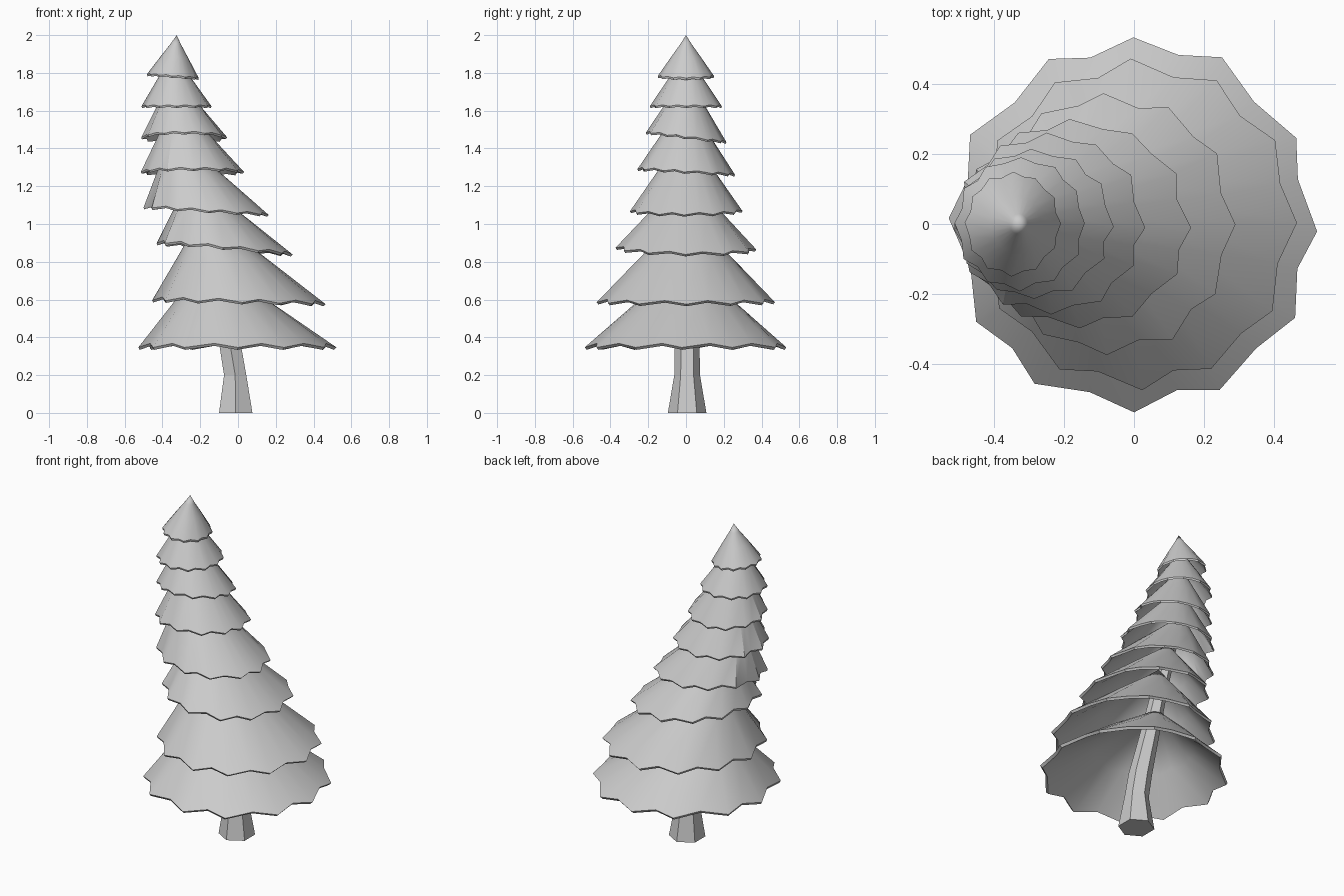
import bpy, bmesh, math, random
from mathutils import Vector

if "Cube" in bpy.data.objects:
    bpy.data.objects.remove(bpy.data.objects["Cube"])

random.seed(4)
POINTS = 12          # scallop tips around each tier


def make_object(name, bm):
    bmesh.ops.recalc_face_normals(bm, faces=bm.faces)
    mesh = bpy.data.meshes.new(name)
    bm.to_mesh(mesh)
    bm.free()
    ob = bpy.data.objects.new(name, mesh)
    bpy.context.collection.objects.link(ob)
    return ob


def bridge(bm, a, b):
    n = len(a)
    for i in range(n):
        j = (i + 1) % n
        bm.faces.new((a[i], a[j], b[j], b[i]))


def fan(bm, ring, tip):
    for i in range(len(ring)):
        bm.faces.new((ring[i], ring[(i + 1) % len(ring)], tip))


def tier(name, cx, rx, ry, z, tilt_x, tilt_y, apex):
    """Hollow bough skirt: scalloped rim with a thin lip, sheared to its apex."""
    apex = Vector(apex)
    size = (rx + ry) / 2
    lip = 0.012 + 0.018 * size
    rim, smooth = [], []
    for i in range(POINTS * 2):
        a = math.pi * i / POINTS
        notch = i % 2
        k = random.uniform(0.9, 0.93) if notch else random.uniform(0.98, 1.0)
        if not notch:
            a += random.uniform(-0.05, 0.05)
        c, s = math.cos(a), math.sin(a)
        h = z + tilt_x * c + tilt_y * s + (0.04 * size if notch else 0)
        rim.append(Vector((cx + rx * k * c, ry * k * s, h)))
        smooth.append(Vector((cx + rx * 0.96 * c, ry * 0.96 * s, h)))

    bm = bmesh.new()

    def ring(t, top, lift):
        # the scallops fade out towards the apex
        return [bm.verts.new(r.lerp(q, t).lerp(top, t) + Vector((0, 0, lift)))
                for r, q in zip(rim, smooth)]

    inner_apex = apex - Vector((0, 0, 0.05))
    outer = [ring(0, apex, lip), ring(0.45, apex, lip * 0.6), ring(0.8, apex, 0)]
    inner = [ring(0.02, inner_apex, 0), ring(0.45, inner_apex, 0)]
    for a, b in zip(outer, outer[1:]):
        bridge(bm, a, b)
    fan(bm, outer[-1], bm.verts.new(apex))
    bridge(bm, outer[0], inner[0])
    bridge(bm, inner[0], inner[1])
    fan(bm, inner[1], bm.verts.new(inner_apex))
    ob = make_object(name, bm)
    bpy.ops.object.select_all(action='DESELECT')
    ob.select_set(True)
    bpy.context.view_layer.objects.active = ob
    bpy.ops.object.shade_smooth_by_angle(angle=math.radians(35))


# Bent six-sided trunk
bm = bmesh.new()
path = [(-0.012, 0.0, 0.102), (-0.015, 0.2, 0.068), (-0.04, 0.35, 0.066),
        (-0.10, 0.6, 0.056), (-0.17, 0.9, 0.046), (-0.26, 1.25, 0.034),
        (-0.32, 1.6, 0.024), (-0.335, 1.82, 0.01)]
rings = []
for x, z, r in path:
    angles = [math.radians(90 + 60 * i) for i in range(6)]
    rings.append([bm.verts.new((x + r * math.cos(a), 0.006 + r * math.sin(a), z))
                  for a in angles])
for a, b in zip(rings, rings[1:]):
    bridge(bm, a, b)
bm.faces.new(rings[0])
bm.faces.new(rings[-1])
make_object("trunk", bm)

# Bough tiers, bottom to top: centre x, radii, rim height, tilts, apex
tiers = [
    (0.000, 0.530, 0.540, 0.325, 0.000, 0.00, (-0.165, 0, 0.82)),
    (0.005, 0.460, 0.478, 0.565, -0.01, 0.00, (-0.180, 0, 1.08)),
    (-0.070, 0.365, 0.378, 0.850, -0.03, -0.005, (-0.250, 0, 1.27)),
    (-0.168, 0.333, 0.303, 1.050, -0.02, 0.00, (-0.350, 0, 1.50)),
    (-0.240, 0.275, 0.262, 1.258, 0.00, -0.015, (-0.330, 0, 1.67)),
    (-0.285, 0.228, 0.217, 1.442, 0.00, -0.025, (-0.345, 0, 1.80)),
    (-0.325, 0.188, 0.193, 1.608, 0.00, 0.00, (-0.345, 0, 1.91)),
    (-0.345, 0.138, 0.150, 1.768, -0.01, 0.00, (-0.325, 0, 2.00)),
]
for n, t in enumerate(tiers, 1):
    tier(f"bough_tier_{n}", *t)
